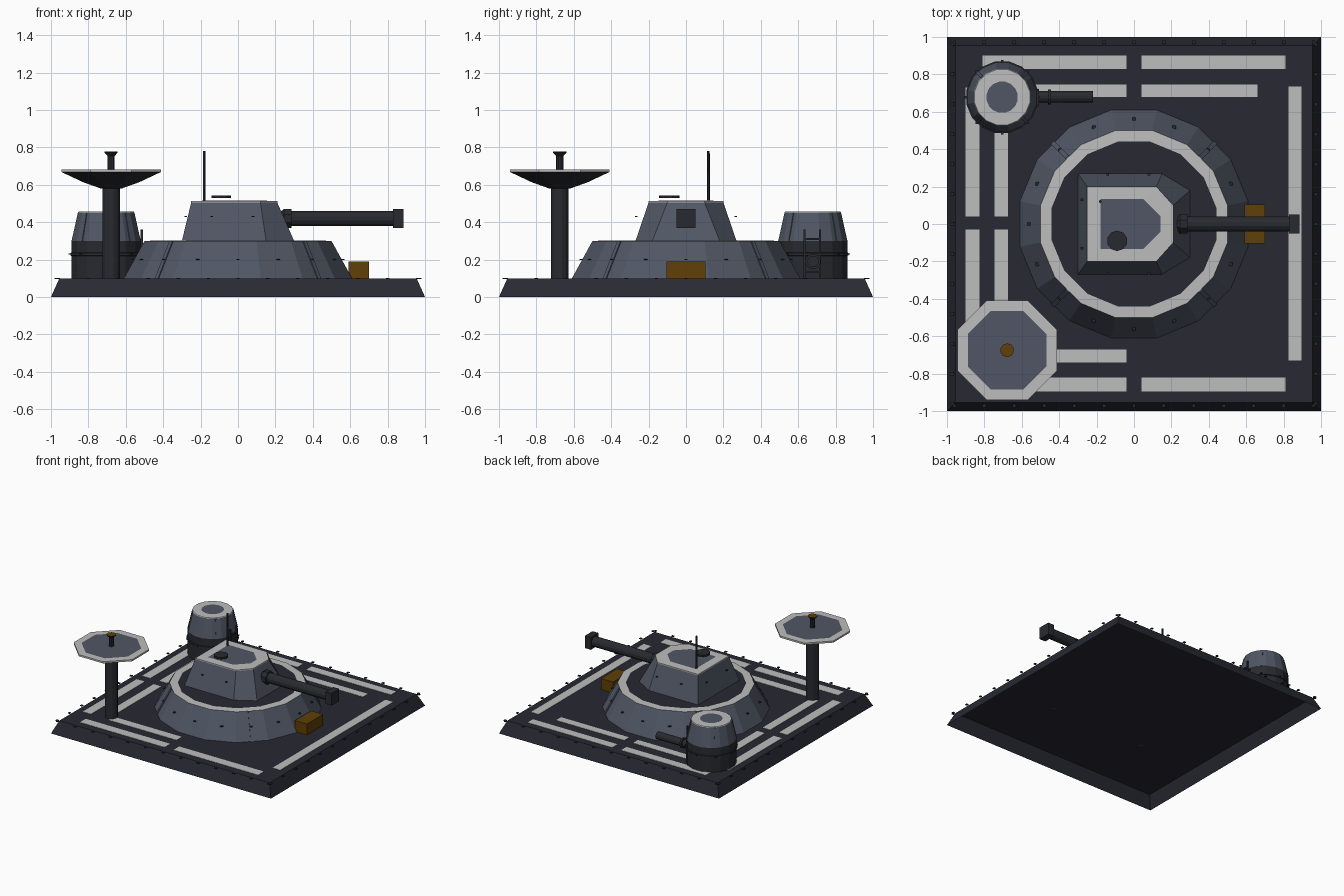
import bpy, bmesh
from math import pi, cos, sin, tau
from mathutils import Matrix, Vector

cube = bpy.data.objects.get("Cube")
if cube:
    bpy.data.objects.remove(cube, do_unlink=True)


def material(name, rgb):
    m = bpy.data.materials.new(name)
    m.use_nodes = True
    m.diffuse_color = (*rgb, 1)
    m.node_tree.nodes["Principled BSDF"].inputs["Base Color"].default_value = (*rgb, 1)
    return m


DARK = material("dark slab", (0.021, 0.022, 0.032))
METAL = material("gun metal", (0.022, 0.023, 0.029))
GREY = material("blue grey armour", (0.08, 0.094, 0.128))
LIGHT = material("light trim", (0.51, 0.51, 0.51))
BROWN = material("rusty brown", (0.118, 0.05, 0.002))


def finish(name, bm, mats):
    bmesh.ops.recalc_face_normals(bm, faces=bm.faces)
    mesh = bpy.data.meshes.new(name)
    bm.to_mesh(mesh)
    bm.free()
    for m in mats:
        mesh.materials.append(m)
    ob = bpy.data.objects.new(name, mesh)
    bpy.context.collection.objects.link(ob)
    return ob


def loft(name, rings, mats, matrix=Matrix(), bottom=True):
    """Skin rings of points; mats = one per band, then one for the top cap."""
    bm = bmesh.new()
    slots = list(dict.fromkeys(mats))
    loops = [[bm.verts.new(matrix @ Vector(p)) for p in ring] for ring in rings]
    if bottom:
        bm.faces.new(loops[0]).material_index = slots.index(mats[0])
    for a, b, m in zip(loops, loops[1:], mats):
        for i in range(len(a)):
            j = (i + 1) % len(a)
            bm.faces.new((a[i], a[j], b[j], b[i])).material_index = slots.index(m)
    bm.faces.new(loops[-1]).material_index = slots.index(mats[-1])
    return finish(name, bm, slots)


def ngon(n, apothem, z):
    r = apothem / cos(pi / n)
    return [(r * cos(tau * (i + .5) / n), r * sin(tau * (i + .5) / n), z) for i in range(n)]


def turned(name, n, profile, mats, at=(0, 0), matrix=None, bottom=True):
    """Faceted turned part from (radius, height) steps."""
    if not isinstance(mats, list):
        mats = [mats] * len(profile)
    return loft(name, [ngon(n, r, z) for r, z in profile], mats,
                matrix or Matrix.Translation((*at, 0)), bottom)


def boxes(name, spans, mat):
    """One object of boxes given as (x0, x1, y0, y1, z0, z1)."""
    bm = bmesh.new()
    for x0, x1, y0, y1, z0, z1 in spans:
        m = Matrix.Translation(((x0 + x1) / 2, (y0 + y1) / 2, (z0 + z1) / 2))
        bmesh.ops.create_cube(bm, size=1, matrix=m @ Matrix.Diagonal((x1 - x0, y1 - y0, z1 - z0, 1)))
    return finish(name, bm, [mat])


def rivets(name, points, size=0.009):
    boxes(name, [(x - size, x + size, y - size, y + size, z - .003, z + .003)
                 for x, y, z in points], METAL)


def ribs(name, at, r0, z0, r1, z1, width):
    """Four thin raised diagonal ribs following a sloped wall."""
    for k in range(4):
        rot = Matrix.Translation((*at, 0)) @ Matrix.Rotation(pi / 4 + k * pi / 2, 4, 'Z')
        ring = lambda r, z: [(r - .02, -width, z), (r + .007, -width, z),
                             (r + .007, width, z), (r - .02, width, z)]
        loft(f"{name}_{k + 1}", [ring(r0, z0), ring(r1, z1)], [GREY] * 2, rot)


def along_x(x, y, z):
    return Matrix.Translation((x, y, z)) @ Matrix.Rotation(pi / 2, 4, 'Y')


# Base slab: a shell open underneath, with edge rivets
turned("base_slab", 4, [(1, 0), (.955, .1)], DARK, bottom=False)
edge = [-.96 + i * .16 for i in range(13)]
rivets("base_rivets", [p for t in edge for s in (-.972, .972)
                       for p in ((t, s, .1), (s, t, .1))])

# Painted floor stripes
stripes = [(a, b, y0, y1) for a, b in ((-.81, -.04), (.04, .81))
           for y0, y1 in ((.83, .9), (-.895, -.82))]
stripes += [(-.66, -.04, .68, .745), (.04, .66, .68, .745), (-.66, -.04, -.74, -.67),
            (.825, .895, -.73, .735)]
stripes += [(x0, x1, a, b) for x0, x1, e in ((-.9, -.825, .73), (-.745, -.675, .66))
            for a, b in ((.04, e), (-e, -.03))]
boxes("floor_stripes", [(*s, .1005, .103) for s in stripes], LIGHT)

# Sloped ring wall under the turret
turned("ring_wall", 16, [(.61, .1), (.5, .3), (.44, .302)], [GREY, LIGHT, DARK], bottom=False)
rivets("ring_rivets", [(.56 * cos(i * tau / 16), .56 * sin(i * tau / 16), .2)
                       for i in range(16)])
ribs("ring_rib", (0, 0), .61, .1, .5, .3, .012)


# Turret with chamfered nose
def nosed(x0, x1, xc, y, yc, z):
    return [(x0, -y, z), (xc, -y, z), (x1, -yc, z), (x1, yc, z), (xc, y, z), (x0, y, z)]


loft("turret", [nosed(-.3, .3, .15, .27, .18, .3), nosed(-.25, .21, .12, .2, .1, .505),
                nosed(-.25, .21, .12, .2, .1, .514), nosed(-.18, .142, .05, .133, .04, .515)],
     [GREY, LIGHT, LIGHT, GREY], bottom=False)
rivets("turret_rivets", [(x, s, .43) for x in (-.14, .08) for s in (-.265, .265)]
       + [(-.28, s, .43) for s in (-.13, .13)], .007)
turned("turret_hatch", 10, [(.052, .53), (.052, .544)], METAL, (-.09, -.09))
turned("antenna", 6, [(.007, .51), (.006, .78)], METAL, (-.18, .12))

# Main gun
turned("gun_mantlet", 8, [(.035, .225), (.05, .245), (.05, .287)], METAL,
       matrix=along_x(0, 0, .42))
turned("gun_barrel", 12, [(.04, .25), (.04, .85)], METAL, matrix=along_x(0, 0, .42))
boxes("gun_muzzle", [(.83, .885, -.05, .05, .37, .47)], METAL)

# Supply crate
boxes("supply_crate", [(.59, .7, -.105, .105, .1, .19)], BROWN)

# Corner tower
tower = (-.705, .678)
turned("tower", 16, [(.185, .1), (.185, .3), (.151, .452), (.148, .457), (.083, .458)],
       [METAL, GREY, LIGHT, LIGHT, GREY], tower, bottom=False)
turned("tower_band", 16, [(.184, .22), (.191, .222), (.191, .236), (.184, .238)], METAL, tower)
ribs("tower_rib", tower, .183, .3, .149, .45, .008)
rivets("tower_rivets", [(tower[0] + .193 * cos(i * tau / 8), tower[1] + .193 * sin(i * tau / 8), .23)
                        for i in range(8)], .007)
turned("tower_gun", 12, [(.03, -.55), (.03, -.22)], METAL, matrix=along_x(0, .68, .19))
turned("tower_gun_collar", 12, [(.04, -.46), (.04, -.445)], METAL, matrix=along_x(0, .68, .19))
boxes("tower_ladder", [(-.52, -.508, y, y + .01, .1, .36) for y in (.628, .712)]
      + [(-.52, -.508, .628, .722, z, z + .01) for z in (.13, .225, .305)], METAL)

# Dish mast
mast = (-.678, -.675)
turned("dish_mast", 12, [(.047, .1), (.047, .59)], METAL, mast, bottom=False)
turned("dish", 8, [(.055, .58), (.15, .614), (.265, .668), (.265, .682), (.21, .683)],
       [METAL, METAL, LIGHT, LIGHT, GREY], mast)
turned("dish_feed", 10, [(.019, .68), (.019, .755), (.035, .772), (.035, .777)],
       [METAL, METAL, METAL, BROWN], mast)
